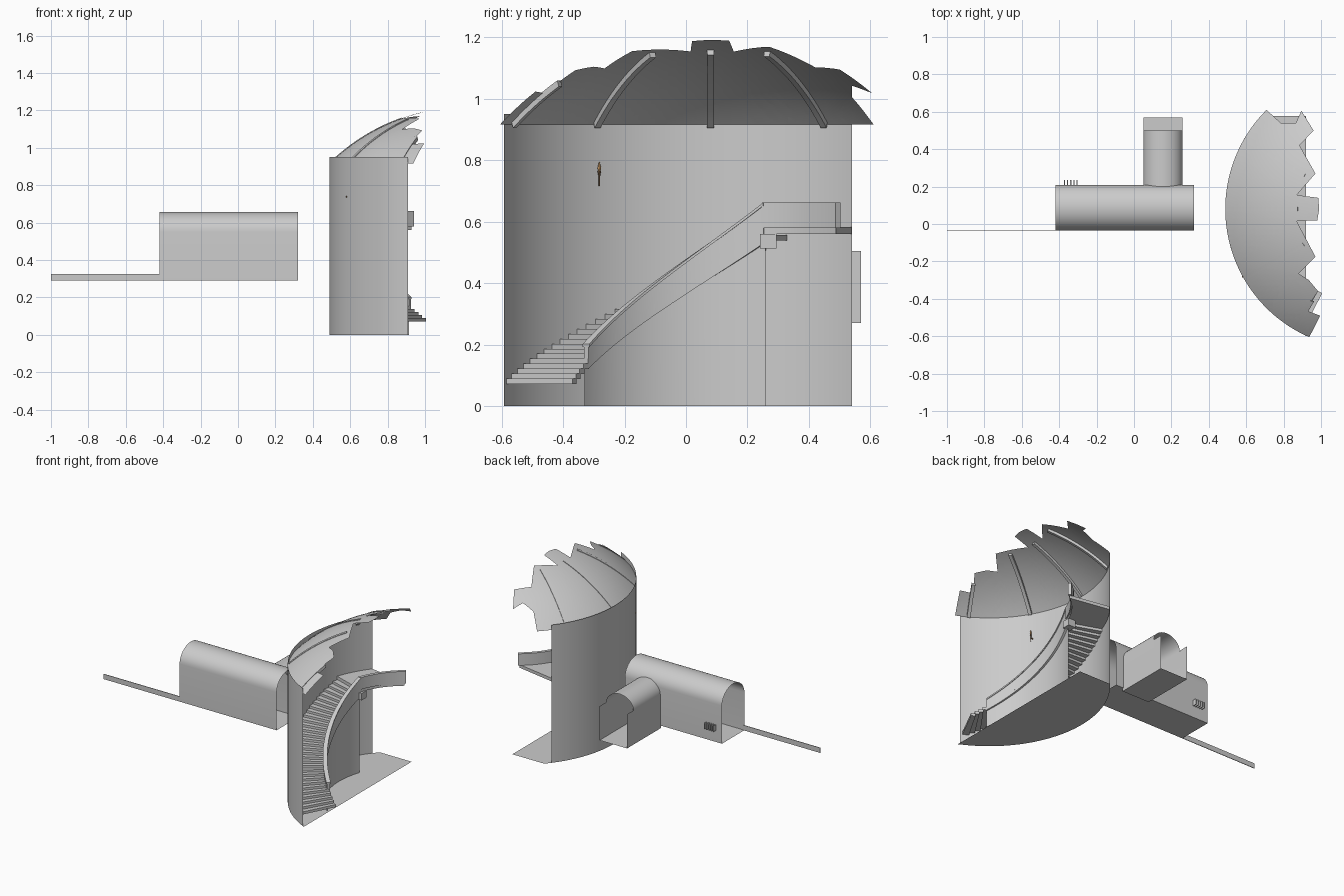
import bpy, bmesh
from math import sin, cos, pi, radians, sqrt, asin, degrees

if "Cube" in bpy.data.objects:
    bpy.data.objects.remove(bpy.data.objects["Cube"])

CX, CY, R = 1.235, 0.08, 0.747      # tower axis and wall radius


def P(a, r, z):
    a = radians(a)
    return (CX + r * cos(a), CY + r * sin(a), z)


def lerp(a, b, t):
    return a + (b - a) * t


def loft(bm, sections, closed=False):
    rows = [[bm.verts.new(p) for p in s] for s in sections]
    n = len(rows[0])
    for a, b in zip(rows, rows[1:]):
        for i in range(n if closed else n - 1):
            j = (i + 1) % n
            bm.faces.new((a[i], a[j], b[j], b[i]))
    if closed:
        bm.faces.new(rows[0])
        bm.faces.new(rows[-1])


def box(bm, lo, hi):
    loft(bm, [[(lo[0], lo[1], z), (hi[0], lo[1], z), (hi[0], hi[1], z), (lo[0], hi[1], z)]
              for z in (lo[2], hi[2])], True)


def finish(name, bm, color=None):
    bmesh.ops.recalc_face_normals(bm, faces=bm.faces)
    me = bpy.data.meshes.new(name)
    bm.to_mesh(me)
    bm.free()
    ob = bpy.data.objects.new(name, me)
    bpy.context.collection.objects.link(ob)
    bpy.ops.object.select_all(action='DESELECT')
    ob.select_set(True)
    bpy.context.view_layer.objects.active = ob
    bpy.ops.object.shade_smooth_by_angle(angle=radians(30))
    if color:
        mat = bpy.data.materials.new(name)
        mat.diffuse_color = color
        mat.use_nodes = True
        mat.node_tree.nodes["Principled BSDF"].inputs["Base Color"].default_value = mat.diffuse_color
        me.materials.append(mat)
    return ob


def arc_band(bm, a0, a1, n, section):
    """Solid swept round the tower axis; section(t) gives [(r, z), ...]."""
    loft(bm, [[P(lerp(a0, a1, i / n), r, z) for r, z in section(i / n)] for i in range(n + 1)], True)


# Tower wall: a thin open cylinder sector
bm = bmesh.new()
loft(bm, [[P(lerp(244.2, 142, i / 64), R, z) for z in (0, 0.95)] for i in range(65)])
finish("tower_wall", bm)

# Tower floor: segment trimmed flat on two sides
bm = bmesh.new()
a_end = 180 - degrees(asin((0.577 - CY) / R))
pts = [P(lerp(244.2, a_end, i / 64), R, 0) for i in range(65)] + [(0.92, 0.577, 0), (0.92, -0.6, 0)]
bm.faces.new([bm.verts.new(p) for p in pts])
finish("tower_floor", bm)

# Broken dome: jagged outline, diced and lifted onto a sphere
RS, Z0 = 1.07, 0.15


def dome_z(r):
    return Z0 + sqrt(RS * RS - r * r)


jag = [(.785, .54), (.865, .54), (.895, .605), (.96, .50), (.885, .42), (.97, .27), (.87, .155),
       (.985, .14), (.99, .08), (.98, .02), (.87, .015), (.97, -.175), (.88, -.265), (.935, -.30),
       (.985, -.36), (.915, -.46), (.995, -.49)]
bm = bmesh.new()
rim = [P(lerp(246.5, 134.8, i / 64), R, 0) for i in range(65)]
bm.faces.new([bm.verts.new(p) for p in rim + [(x, y, 0) for x, y in jag]])
bmesh.ops.triangulate(bm, faces=bm.faces)
for axis, lo, count in ((0, 0.5, 17), (1, -0.6, 41)):
    for i in range(count):
        co, no = [0, 0, 0], [0, 0, 0]
        co[axis], no[axis] = lo + 0.03 * i + 0.0013, 1
        bmesh.ops.bisect_plane(bm, geom=bm.verts[:] + bm.edges[:] + bm.faces[:],
                               plane_co=co, plane_no=no, dist=1e-5)
for v in bm.verts:
    v.co.z = dome_z(sqrt((v.co.x - CX) ** 2 + (v.co.y - CY) ** 2))
finish("broken_dome", bm)

# Dome ribs under the shell
bm = bmesh.new()
for a, r_in in ((150, 0.37), (180, 0.36), (210, 0.38), (240, 0.57)):
    secs = []
    for i in range(13):
        r = lerp(0.742, r_in, i / 12)
        z = dome_z(r) + 0.004
        w = degrees(0.011 / r)
        secs.append([P(a - w, r, z), P(a + w, r, z), P(a + w, r - 0.006, z - 0.02), P(a - w, r - 0.006, z - 0.02)])
    loft(bm, secs, True)
finish("dome_ribs", bm)

# Curved staircase
bm = bmesh.new()
N = 30
for k in range(N):
    a, z = lerp(243, 161, k / N), lerp(0.072, 0.555, k / N)
    arc_band(bm, a, a - 82 / N - 0.5, 2,
             lambda t: [(0.505, z), (0.745, z), (0.745, z + 0.018), (0.505, z + 0.018)])
finish("stair_treads", bm)

# Stair parapet and the drum wall below it
bm = bmesh.new()


def parapet(t):
    b, h = 0.12 + 0.41 * t, 0.20 + 0.46 * t
    return [(0.505, b), (0.523, b), (0.523, h), (0.505, h)]


arc_band(bm, 232, 160, 40, parapet)
arc_band(bm, 232, 160, 40, lambda t: [(r, z + 0.2 + 0.46 * t) for r, z in
                                      ((0.50, -0.008), (0.528, -0.008), (0.528, 0.002), (0.50, 0.002))])
finish("stair_parapet", bm)
bm = bmesh.new()
loft(bm, [[P(lerp(232, 160, i / 40), 0.52, z) for z in (0, 0.125 + 0.41 * i / 40)] for i in range(41)])
finish("stair_drum_wall", bm)

# Landing floor, railing and corbel
bm = bmesh.new()
loft(bm, [[P(lerp(161, 127, i / 16), 0.51, 0.56), P(lerp(161, 142, i / 16), 0.745, 0.56),
           P(lerp(161, 142, i / 16), 0.745, 0.582), P(lerp(161, 127, i / 16), 0.51, 0.582)]
          for i in range(17)], True)
finish("landing_floor", bm)
bm = bmesh.new()
arc_band(bm, 160.5, 126, 18, lambda t: [(0.502, 0.58), (0.523, 0.58), (0.523, 0.662), (0.502, 0.662)])
finish("landing_railing", bm)
bm = bmesh.new()
box(bm, (0.72, 0.24, 0.512), (0.775, 0.295, 0.56))
finish("landing_corbel", bm)

# Wall torch
bm = bmesh.new()
tx, ty = 0.597, -0.282
box(bm, (0.578, ty - 0.003, 0.735), (tx, ty + 0.003, 0.741))
loft(bm, [[(tx + r * cos(k * pi / 4), ty + r * sin(k * pi / 4), z) for k in range(8)]
          for r, z in ((0.002, 0.716), (0.003, 0.75), (0.006, 0.765))], True)
finish("torch_handle", bm, (0.25, 0.15, 0.08, 1))
bm = bmesh.new()
loft(bm, [[(tx + r * cos(k * pi / 4), ty + r * sin(k * pi / 4), z) for k in range(8)]
          for r, z in ((0.003, 0.765), (0.006, 0.773), (0.001, 0.795))], True)
finish("torch_flame", bm, (0.9, 0.5, 0.2, 1))


# Vaulted passages: floor, straight sides, arched roof, open ends
def vault(w, z0, spring, top):
    arch = [(w * cos(pi * i / 20), spring + (top - spring) * sin(pi * i / 20)) for i in range(21)]
    return [(-w, z0), (w, z0)] + arch + [(-w, z0)]


bm = bmesh.new()
prof = vault(0.122, 0.29, 0.55, 0.657)
loft(bm, [[(x, 0.086 + u, z) for u, z in prof] for x in (-0.42, 0.32)])
finish("main_passage", bm)

bm = bmesh.new()
prof = vault(0.105, 0.27, 0.50, 0.59)
loft(bm, [[(0.155 + u, y, z) for u, z in prof] for y in (0.2, 0.5)])
loft(bm, [[(0.155 + u, y, z) for u, z in ((-.105, .505), (-.105, .27), (.105, .27), (.105, .505))]
          for y in (0.5, 0.57)])
finish("side_passage", bm)

# Low strip wall running on from the main passage
bm = bmesh.new()
box(bm, (-1.0, -0.036, 0.29), (-0.41, -0.032, 0.325))
finish("strip_wall", bm)

# Small vent fins on the back of the main passage
bm = bmesh.new()
for k in range(5):
    x = -0.375 + 0.017 * k
    box(bm, (x, 0.2, 0.37), (x + 0.006, 0.236, 0.41))
finish("vent_fins", bm)
